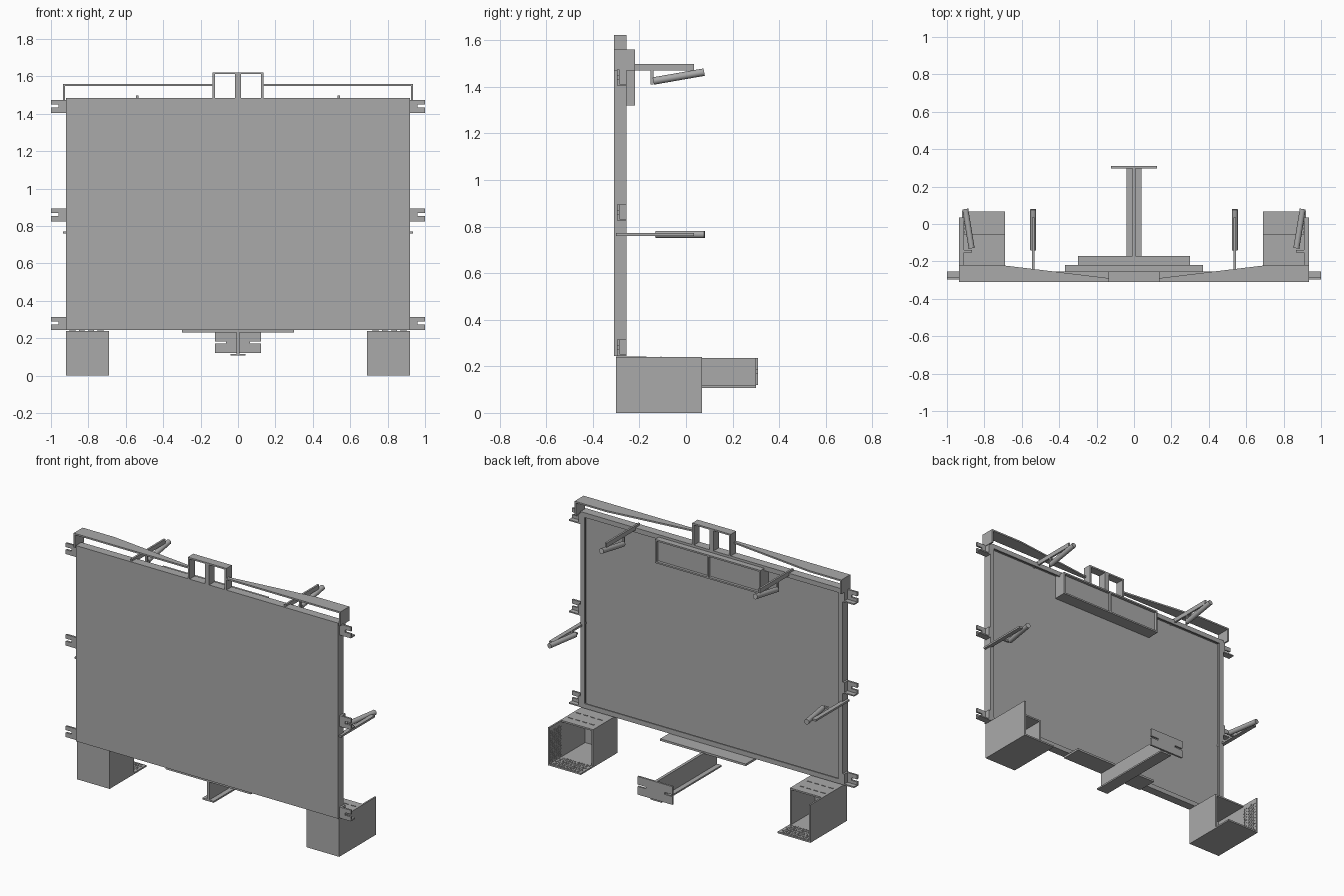
import bpy, bmesh
from mathutils import Vector

cube = bpy.data.objects.get("Cube")
if cube:
    bpy.data.objects.remove(cube, do_unlink=True)

GREY = (0.4, 0.4, 0.4, 1)
metal = bpy.data.materials.new("grey_metal")
metal.use_nodes = True
metal.diffuse_color = GREY
metal.node_tree.nodes["Principled BSDF"].inputs["Base Color"].default_value = GREY


def finish(name, bm):
    bmesh.ops.recalc_face_normals(bm, faces=bm.faces)
    mesh = bpy.data.meshes.new(name)
    bm.to_mesh(mesh)
    bm.free()
    mesh.materials.append(metal)
    obj = bpy.data.objects.new(name, mesh)
    bpy.context.collection.objects.link(obj)
    return obj


def add_box(bm, x0, x1, y0, y1, z0, z1):
    verts = bmesh.ops.create_cube(bm, size=1)["verts"]
    for v in verts:
        v.co = Vector(((x0 + x1) / 2 + v.co.x * (x1 - x0),
                       (y0 + y1) / 2 + v.co.y * (y1 - y0),
                       (z0 + z1) / 2 + v.co.z * (z1 - z0)))


def boxes(name, *specs):
    bm = bmesh.new()
    for spec in specs:
        add_box(bm, *spec)
    return finish(name, bm)


def prism(name, points, axis, lo, hi):
    """Extrude a flat outline along y or z."""
    bm = bmesh.new()
    place = (lambda a, b: (a, lo, b)) if axis == "y" else (lambda a, b: (a, b, lo))
    face = bm.faces.new([bm.verts.new(place(a, b)) for a, b in points])
    moved = bmesh.ops.extrude_face_region(bm, geom=[face])["geom"]
    step = Vector((0, hi - lo, 0)) if axis == "y" else Vector((0, 0, hi - lo))
    bmesh.ops.translate(bm, vec=step, verts=[g for g in moved if isinstance(g, bmesh.types.BMVert)])
    return finish(name, bm)


def mirrored(obj):
    """Mirror a part across the centre line."""
    mod = obj.modifiers.new("mirror", "MIRROR")
    mod.use_axis = (True, False, False)
    mod.use_clip = False
    return obj


def rod(name, start, end, radius):
    start, end = Vector(start), Vector(end)
    bm = bmesh.new()
    bmesh.ops.create_cone(bm, cap_ends=True, segments=16, radius1=radius,
                          radius2=radius, depth=(end - start).length)
    turn = (end - start).to_track_quat("Z", "Y")
    for v in bm.verts:
        v.co = turn @ v.co + (start + end) / 2
    for f in bm.faces:
        f.smooth = len(f.verts) == 4
    return finish(name, bm)


# Main panel: a folded tray with inward lips
W, F, B, Z0, Z1, T = 0.92, -0.31, -0.255, 0.245, 1.485, 0.01
boxes("panel_sheet", (-W, W, F, F + T, Z0, Z1))
mirrored(boxes("panel_side_fold", (W - T, W, F, B, Z0, Z1),
               (W - 0.03, W, B - T, B, Z0, Z1)))
boxes("panel_top_and_bottom_folds",
      (-W, W, F, B, Z1 - T, Z1), (-W, W, B - T, B, Z1 - 0.03, Z1),
      (-W, W, F, B, Z0, Z0 + T), (-W, W, B - T, B, Z0, Z0 + 0.03))

# Tapered strip above the panel, with its end straps
mirrored(prism("top_strip", [(0.13, F), (0.935, F), (0.935, -0.22), (0.71, -0.22),
                             (0.13, -0.29)], "z", 1.55, 1.56))
mirrored(boxes("top_strip_end", (0.925, 0.935, F, -0.22, 1.47, 1.56)))

# Small double window frame in the middle
boxes("centre_frame", (-0.135, 0.135, F, B, 1.612, 1.622),
      (-0.135, -0.123, F, B, Z1, 1.62), (0.123, 0.135, F, B, Z1, 1.62),
      (-0.015, 0.015, F, B, Z1, 1.62))

# Shallow two-bay box on the back of the panel
boxes("back_box", (-0.37, 0.37, F + T, -0.235, 1.32, 1.47),
      (-0.37, 0.37, -0.235, -0.218, 1.32, 1.33), (-0.37, 0.37, -0.235, -0.218, 1.46, 1.47),
      (-0.37, -0.36, -0.235, -0.218, 1.32, 1.47), (0.36, 0.37, -0.235, -0.218, 1.32, 1.47),
      (-0.005, 0.005, -0.235, -0.218, 1.32, 1.47))

# Slotted side brackets
for label, z in (("lower", 0.245), ("middle", 0.825), ("upper", 1.405)):
    top, mid = z + 0.07, z + 0.036
    outline = [(W, z), (1, z), (1, mid - 0.008), (0.96, mid - 0.008),
               (0.96, mid + 0.008), (1, mid + 0.008), (1, top), (W, top)]
    mirrored(prism(label + "_bracket_plate", outline, "y", -0.297, -0.285))
    mirrored(boxes(label + "_bracket_flange", (W, W + 0.012, -0.297, B, z, top),
                   (W, 1, -0.297, B, z, z + 0.008)))

# Upper arms: upright blade, tab and tilted rod
mirrored(boxes("upper_arm_blade", (0.533, 0.545, -0.3, 0.035, 1.47, 1.498),
               (0.533, 0.545, -0.152, -0.14, 1.41, 1.48)))
mirrored(rod("upper_arm_rod", (0.539, -0.14, 1.425), (0.539, 0.078, 1.463), 0.016))

# Middle arms: the same parts turned on their side
mirrored(boxes("middle_arm_blade", (0.908, 0.935, -0.3, 0.035, 0.76, 0.772),
               (0.865, 0.92, -0.152, -0.14, 0.76, 0.772)))
mirrored(rod("middle_arm_rod", (0.868, -0.13, 0.766), (0.902, 0.08, 0.766), 0.016))

# Feet: folded boxes, cut back on the inner side and top
IN, OUT, FRONT, CUT, REAR, H = 0.69, 0.92, -0.3, -0.055, 0.068, 0.24
mirrored(boxes("foot_box", (IN, OUT, FRONT, FRONT + T, 0, H),
               (IN, OUT, FRONT, REAR, 0, T), (OUT - T, OUT, FRONT, REAR, 0, H),
               (IN, IN + T, FRONT, CUT, 0, H), (IN, OUT, FRONT, CUT, H - T, H)))
mirrored(boxes("foot_top_ridges", *[(x, x + 0.03, y, y + 0.004, H, H + 0.003)
                                    for x in (0.72, 0.77, 0.82, 0.87)
                                    for y in (-0.19, -0.11)]))

# Raised grip studs on the foot floor and outer wall
bm = bmesh.new()
S, D = 0.02, 0.011
for j in range(6):
    y = CUT + 0.011 + j * S
    for i in range(10):
        x = IN + 0.012 + (i + 0.5 * (j % 2)) * S
        add_box(bm, x, x + D, y - D / 2, y + D / 2, T, T + 0.003)
        z = 0.015 + (i + 0.5 * (j % 2)) * S
        add_box(bm, OUT - T - 0.003, OUT - T, y - D / 2, y + D / 2, z, z + D)
mirrored(finish("foot_grip_studs", bm))

# Rear beam: mounting plate, upright web, bottom flange
boxes("beam_mounting_plate", (-0.3, 0.3, -0.3, -0.17, 0.23, 0.243))
boxes("beam", (-0.009, 0.009, -0.3, 0.3, 0.11, 0.235),
      (-0.04, 0.04, -0.3, 0.3, 0.107, 0.117))

# Slotted plate at the beam's end
half = [(0.122, 0.12), (0.122, 0.172), (0.065, 0.172), (0.065, 0.184),
        (0.122, 0.184), (0.122, 0.235)]
prism("beam_end_plate", half + [(-x, z) for x, z in reversed(half)], "y", 0.298, 0.31)
